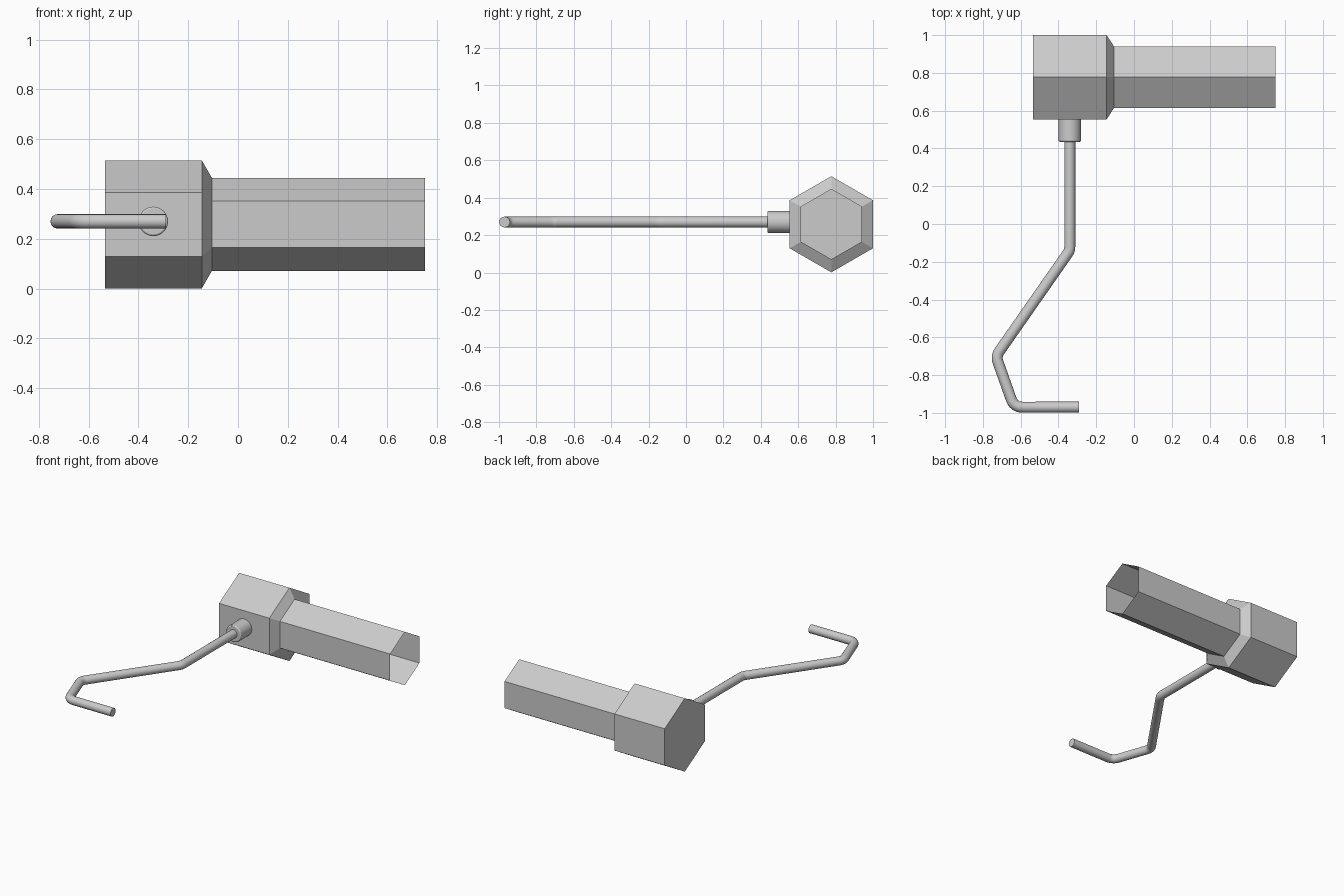
import bpy, bmesh
from math import sin, cos, pi, tan
from mathutils import Vector, Matrix

if "Cube" in bpy.data.objects:
    bpy.data.objects.remove(bpy.data.objects["Cube"])

HEX_Y, HEX_Z = 0.777, 0.258
ROD_X, ROD_Z, ROD_R = -0.34, 0.27, 0.029


def hex_shell(name, profile):
    """Six-sided shell along x from (x, circumradius) pairs; left end closed, right end open."""
    bm = bmesh.new()
    rings = [[bm.verts.new((x, HEX_Y + r * sin(k * pi / 3), HEX_Z + r * cos(k * pi / 3)))
              for k in range(6)] for x, r in profile]
    for a, b in zip(rings, rings[1:]):
        for k in range(6):
            j = (k + 1) % 6
            bm.faces.new((a[k], b[k], b[j], a[j]))
    bm.faces.new(rings[0])
    bmesh.ops.recalc_face_normals(bm, faces=bm.faces)
    # make sure the end cap points outwards (-x)
    bm.normal_update()
    cap = next(f for f in bm.faces if len(f.verts) == 6)
    if cap.normal.x > 0:
        bmesh.ops.reverse_faces(bm, faces=bm.faces)
    mesh = bpy.data.meshes.new(name)
    bm.to_mesh(mesh)
    bm.free()
    ob = bpy.data.objects.new(name, mesh)
    bpy.context.collection.objects.link(ob)
    return ob


def fillet(points, radius, steps=6):
    """Round the inner corners of a path."""
    out = [points[0]]
    for p, c, n in zip(points, points[1:], points[2:]):
        u, v = (p - c).normalized(), (n - c).normalized()
        half = u.angle(v) / 2
        start = c + u * (radius / tan(half))
        centre = c + (u + v).normalized() * (radius / sin(half))
        arm = start - centre
        axis = u.cross(v)
        turn = pi - 2 * half
        out += [centre + Matrix.Rotation(-turn * i / steps, 3, axis) @ arm
                for i in range(steps + 1)]
    return out + [points[-1]]


def smooth(ob):
    bpy.ops.object.select_all(action='DESELECT')
    ob.select_set(True)
    bpy.context.view_layer.objects.active = ob
    if ob.type == 'CURVE':
        bpy.ops.object.convert(target='MESH')
    bpy.ops.object.shade_smooth_by_angle(angle=0.6)


# hexagonal head tapering into the open hexagonal tube
hex_shell("hex_socket", [(-0.535, 0.257), (-0.145, 0.257), (-0.105, 0.187), (0.75, 0.187)])

# round collar where the rod enters the head
bpy.ops.mesh.primitive_cylinder_add(vertices=32, radius=0.059, depth=0.14,
                                    location=(ROD_X, 0.505, ROD_Z), rotation=(pi / 2, 0, 0))
collar = bpy.context.object
collar.name = "rod_collar"
bev = collar.modifiers.new("edge", 'BEVEL')
bev.width, bev.segments = 0.007, 2
smooth(collar)

# bent crank rod
path = [Vector((x, y, ROD_Z)) for x, y in
        [(ROD_X, 0.5), (ROD_X, -0.14), (-0.731, -0.70), (-0.635, -0.97), (-0.29, -0.97)]]
pts = fillet(path, 0.06)
curve = bpy.data.curves.new("crank_rod", 'CURVE')
curve.dimensions = '3D'
curve.bevel_depth, curve.bevel_resolution, curve.use_fill_caps = ROD_R, 6, True
spline = curve.splines.new('POLY')
spline.points.add(len(pts) - 1)
for sp, p in zip(spline.points, pts):
    sp.co = (*p, 1)
rod = bpy.data.objects.new("crank_rod", curve)
bpy.context.collection.objects.link(rod)
smooth(rod)
